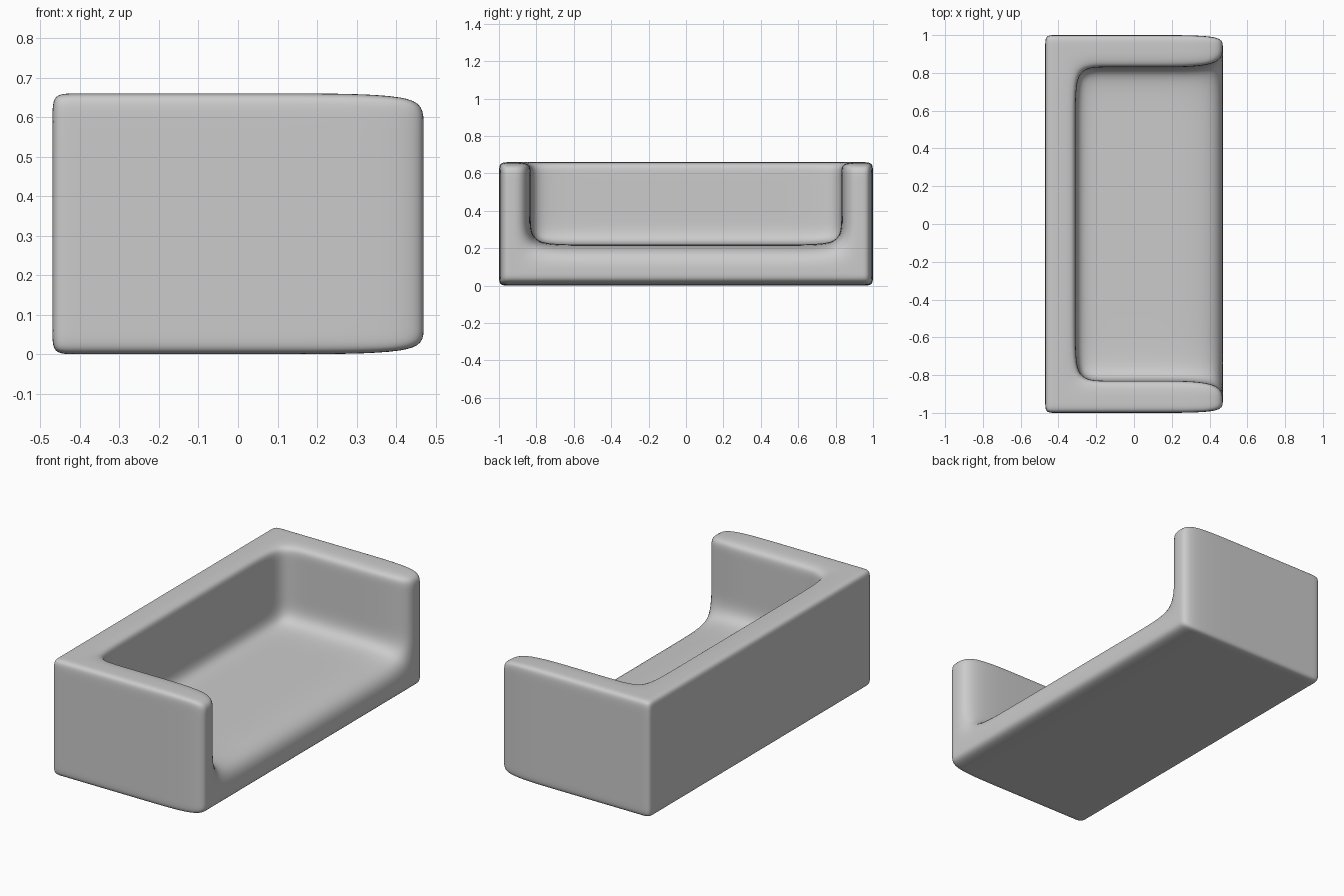
import bpy
import bmesh
from itertools import product

if "Cube" in bpy.data.objects:
    bpy.data.objects.remove(bpy.data.objects["Cube"])

# Upholstery colour
fabric = bpy.data.materials.new("grey_fabric")
fabric.use_nodes = True
grey = (0.6, 0.6, 0.6, 1)
fabric.diffuse_color = grey
fabric.node_tree.nodes["Principled BSDF"].inputs["Base Color"].default_value = grey

# Cage lines: rounding is set by the spacing beside each corner
half_y = [0.6, 0.83, 0.945, 1.0]
xs = [-0.47, -0.415, -0.31, -0.15, 0.1, 0.47]
ys = [-y for y in reversed(half_y)] + half_y
zs = [0.0, 0.055, 0.22, 0.36, 0.6, 0.66]
seat_z, back_x, arm_y = 0.22, -0.31, 0.83


def is_solid(i, j, k):
    """True where a cage cell belongs to the base, the back or an arm."""
    if not (0 <= i < len(xs) - 1 and 0 <= j < len(ys) - 1 and 0 <= k < len(zs) - 1):
        return False
    x, y, z = [(a[n] + a[n + 1]) / 2 for a, n in ((xs, i), (ys, j), (zs, k))]
    return z < seat_z or x < back_x or abs(y) > arm_y


# Sofa body: skin of the solid cells, softened by subdivision
bm = bmesh.new()
points = {}


def point(key):
    if key not in points:
        i, j, k = key
        points[key] = bm.verts.new((xs[i], ys[j], zs[k]))
    return points[key]


for cell in product(range(len(xs) - 1), range(len(ys) - 1), range(len(zs) - 1)):
    if not is_solid(*cell):
        continue
    for axis, side in product(range(3), (0, 1)):
        beside = list(cell)
        beside[axis] += 2 * side - 1
        if is_solid(*beside):
            continue
        u, v = (axis + 1) % 3, (axis + 2) % 3
        loop = []
        for du, dv in ((0, 0), (1, 0), (1, 1), (0, 1)):
            key = list(cell)
            key[axis] += side
            key[u] += du
            key[v] += dv
            loop.append(point(tuple(key)))
        bm.faces.new(loop if side else loop[::-1])

for face in bm.faces:
    face.smooth = True
mesh = bpy.data.meshes.new("sofa_body")
bm.to_mesh(mesh)
bm.free()
mesh.materials.append(fabric)
sofa = bpy.data.objects.new("sofa_body", mesh)
bpy.context.collection.objects.link(sofa)
soften = sofa.modifiers.new("soften", "SUBSURF")
soften.levels = soften.render_levels = 3
